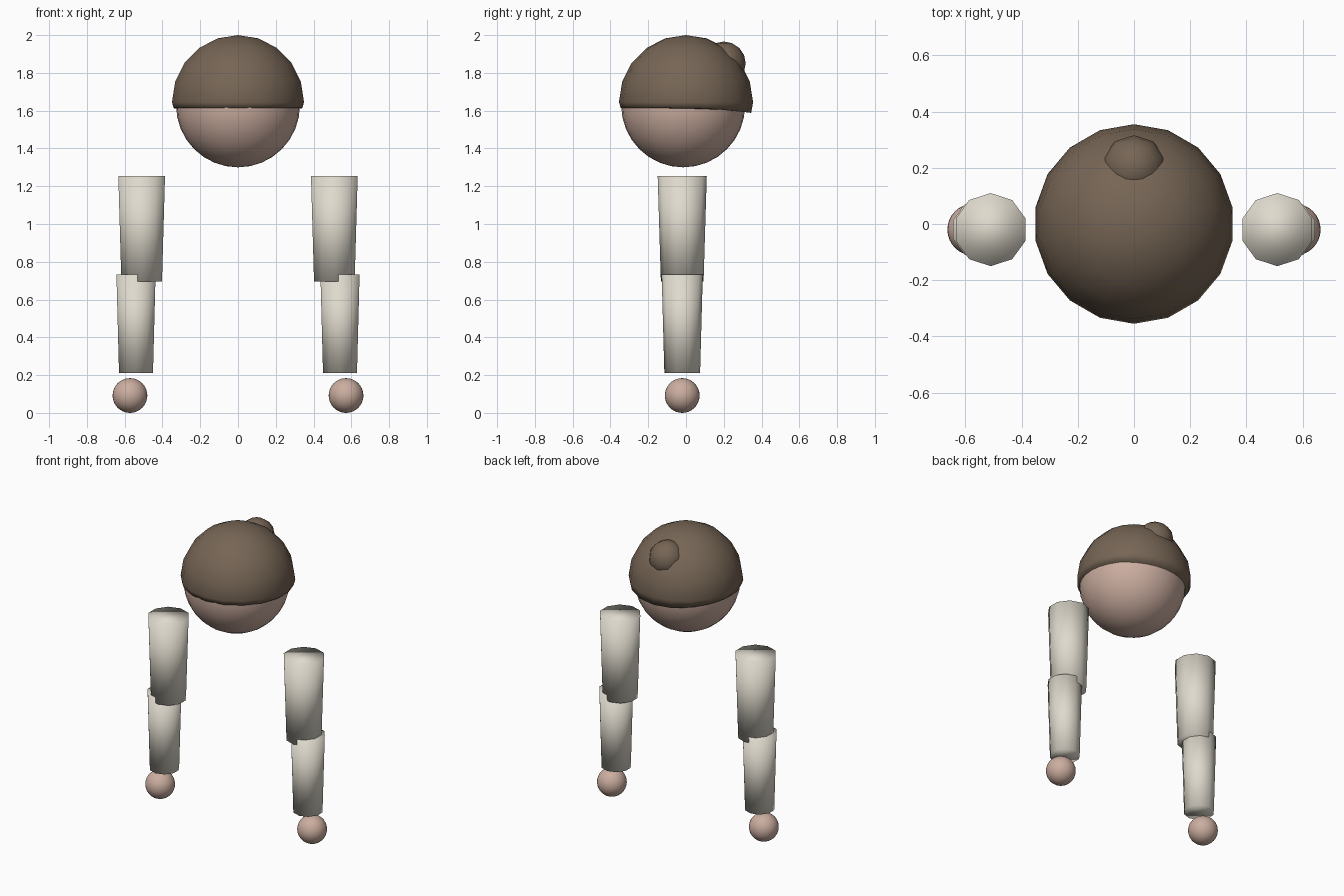
import bpy
import bmesh
from math import sin, cos, pi, radians
from mathutils import Matrix, Vector

cube = bpy.data.objects.get("Cube")
if cube:
    bpy.data.objects.remove(cube, do_unlink=True)


def make_material(name, rgb):
    mat = bpy.data.materials.new(name)
    mat.use_nodes = True
    colour = (*rgb, 1.0)
    mat.diffuse_color = colour
    mat.node_tree.nodes["Principled BSDF"].inputs["Base Color"].default_value = colour
    return mat


skin = make_material("skin", (0.60, 0.42, 0.35))
hair = make_material("brown hair", (0.18, 0.13, 0.09))
cloth = make_material("cream cloth", (0.74, 0.70, 0.61))


def finish(bm, name, mat):
    """Turn a bmesh into a smooth object of one colour."""
    bmesh.ops.recalc_face_normals(bm, faces=bm.faces)
    for face in bm.faces:
        face.smooth = True
    mesh = bpy.data.meshes.new(name)
    bm.to_mesh(mesh)
    bm.free()
    mesh.materials.append(mat)
    obj = bpy.data.objects.new(name, mesh)
    bpy.context.collection.objects.link(obj)
    return obj


def sphere(name, centre, radius, mat, segments=32, rings=16):
    bm = bmesh.new()
    bmesh.ops.create_uvsphere(bm, u_segments=segments, v_segments=rings,
                              radius=radius, matrix=Matrix.Translation(centre))
    return finish(bm, name, mat)


def tapered_limb(name, x, y, z_low, z_high, r_low, r_high, mat, sides=10):
    """Closed tapered tube with a corner facing front and back."""
    bm = bmesh.new()
    rings = []
    for z, r in ((z_low, r_low), (z_high, r_high)):
        angles = [pi / 2 + 2 * pi * i / sides for i in range(sides)]
        rings.append([bm.verts.new((x + r * cos(a), y + r * sin(a), z)) for a in angles])
    for i in range(sides):
        j = (i + 1) % sides
        bm.faces.new((rings[0][i], rings[0][j], rings[1][j], rings[1][i]))
    for ring in rings:
        bm.faces.new(ring)
    return finish(bm, name, mat)


def hair_cap(name, centre, radius, rim_radius, rim_drop, mat, sides=18):
    """Faceted dome whose rim tucks in and hangs lower at the back."""
    bm = bmesh.new()
    top = bm.verts.new(centre + Vector((0, 0, radius)))
    profile = [(radius * sin(radians(p)), radius * cos(radians(p)))
               for p in range(18, 91, 18)]
    profile.append((rim_radius, -rim_drop))
    rings = []
    for r, z in profile:
        ring = []
        for i in range(sides):
            a = pi / 2 + 2 * pi * i / sides
            droop = 0.025 * max(0, sin(a)) ** 2 if z < -0.01 else 0
            ring.append(bm.verts.new(centre + Vector((r * cos(a), r * sin(a), z - droop))))
        rings.append(ring)
    for i in range(sides):
        j = (i + 1) % sides
        bm.faces.new((top, rings[0][i], rings[0][j]))
        for upper, lower in zip(rings, rings[1:]):
            bm.faces.new((upper[i], lower[i], lower[j], upper[j]))
    bm.faces.new(rings[-1])
    return finish(bm, name, mat)


# Head with hair and bun
sphere("head", (0, -0.015, 1.628), 0.328, skin)
hair_cap("hair_cap", Vector((0, 0, 1.645)), 0.355, 0.345, 0.032, hair)
sphere("hair_bun", (0, 0.2, 1.85), 0.116, hair, segments=10, rings=8)

# Sleeves and hands on both sides
for side, sign in (("left", 1), ("right", -1)):
    tapered_limb(f"{side}_upper_sleeve", sign * 0.51, -0.02, 0.695, 1.255, 0.113, 0.13, cloth)
    tapered_limb(f"{side}_lower_sleeve", sign * 0.54, -0.02, 0.21, 0.733, 0.0945, 0.109, cloth)
    sphere(f"{side}_hand", (sign * 0.572, -0.02, 0.092), 0.092, skin)
